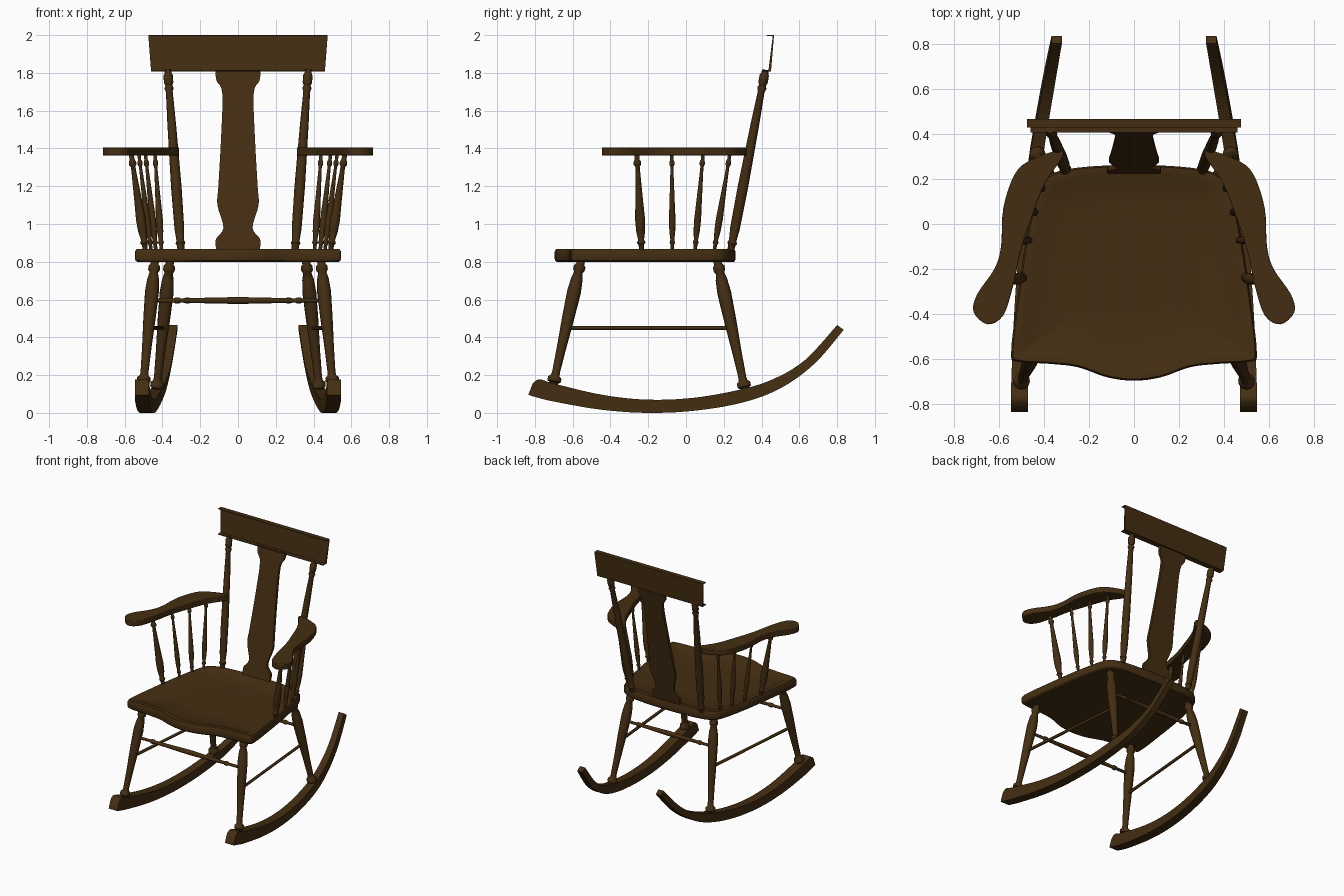
import bpy, bmesh, math
from mathutils import Vector

if "Cube" in bpy.data.objects:
    bpy.data.objects.remove(bpy.data.objects["Cube"], do_unlink=True)

wood = bpy.data.materials.new("dark_brown_wood")
wood.use_nodes = True
COLOR = (0.058, 0.027, 0.006, 1)
wood.diffuse_color = COLOR
wood.node_tree.nodes["Principled BSDF"].inputs["Base Color"].default_value = COLOR


def spline(points, steps=4, closed=False):
    """Smooth path through points of any dimension."""
    n, out = len(points), []
    for i in range(n if closed else n - 1):
        def pick(k):
            return points[k % n] if closed else points[max(0, min(n - 1, k))]
        a, b, c, d = (pick(i + k) for k in (-1, 0, 1, 2))
        for s in range(steps):
            t = s / steps
            out.append(tuple(q + t * (r - p) / 2
                             + t * t * (2 * p - 5 * q + 4 * r - u) / 2
                             + t ** 3 * (3 * q - p - 3 * r + u) / 2
                             for p, q, r, u in zip(a, b, c, d)))
    if not closed:
        out.append(points[-1])
    return out


def loft(name, rings, angle=35):
    """Skin closed rings of equal length and cap both ends."""
    bm = bmesh.new()
    loops = [[bm.verts.new(p) for p in ring] for ring in rings]
    n = len(loops[0])
    for a, b in zip(loops, loops[1:]):
        for i in range(n):
            j = (i + 1) % n
            bm.faces.new((a[i], a[j], b[j], b[i]))
    bm.faces.new(loops[0][::-1])
    bm.faces.new(loops[-1])
    bmesh.ops.recalc_face_normals(bm, faces=bm.faces)
    mesh = bpy.data.meshes.new(name)
    bm.to_mesh(mesh)
    bm.free()
    mesh.materials.append(wood)
    obj = bpy.data.objects.new(name, mesh)
    bpy.context.collection.objects.link(obj)
    bpy.ops.object.select_all(action="DESELECT")
    obj.select_set(True)
    bpy.context.view_layer.objects.active = obj
    bpy.ops.object.shade_smooth_by_angle(angle=math.radians(angle))
    return obj


def turned(name, start, end, profile, sides=14):
    """Lathe a (fraction, radius) profile along a slanted axis."""
    start, end = Vector(start), Vector(end)
    axis = end - start
    u = axis.orthogonal().normalized()
    v = axis.normalized().cross(u)
    turn = [2 * math.pi * k / sides for k in range(sides)]
    loft(name, [[start + axis * f + (u * math.cos(t) + v * math.sin(t)) * r
                 for t in turn] for f, r in profile], 50)


def mirrored(point, side):
    return (point[0] * side, point[1], point[2])


LEG = [(0, .022), (.03, .024), (.04, .036), (.07, .036), (.085, .024), (.11, .021),
       (.3, .025), (.55, .033), (.75, .037), (.85, .031), (.9, .022),
       (.92, .031), (.95, .031), (.965, .022), (1, .022)]
POST = [(0, .018), (.03, .02), (.04, .026), (.055, .02), (.12, .026), (.35, .028),
        (.7, .023), (.88, .018), (.9, .025), (.915, .018), (.93, .025),
        (.97, .025), (.985, .018), (1, .018)]
SPINDLE = [(0, .5), (.06, .55), (.08, .85), (.11, .6), (.2, .9), (.32, 1), (.5, .8),
           (.8, .5), (.87, .45), (.89, .75), (.92, .75), (.94, .5), (1, .5)]
CROSS = [(0, .011), (.13, .011), (.14, .017), (.16, .017), (.17, .012), (.35, .016),
         (.5, .019), (.65, .016), (.83, .012), (.84, .017), (.86, .017), (.87, .011), (1, .011)]

# Seat: saddle-fronted slab with a shallow dished top
half = [(0, -.695), (.12, -.68), (.25, -.635), (.38, -.62), (.52, -.61), (.545, -.57),
        (.52, -.35), (.48, -.08), (.43, .14), (.38, .215), (.25, .25), (0, .262)]
outline = spline(half + [(-x, y) for x, y in half[-2:0:-1]], 4, True)


def seat_ring(scale, z):
    return [(x * scale, (y + .2) * scale - .2, z) for x, y in outline]


loft("seat", [seat_ring(s, z) for s, z in
              ((.975, .798), (.995, .806), (1, .815), (1, .855), (.985, .868),
               (.91, .868), (.88, .86), (.5, .856))])

# Arm outline and rocker sections: bottom y, z, top y, z, centre x, width
arm_outline = spline([(.315, .30), (.34, .325), (.46, .283), (.53, .22), (.58, .07),
                      (.59, -.1), (.62, -.2), (.695, -.31), (.712, -.39), (.65, -.445),
                      (.58, -.405), (.535, -.27), (.505, -.13), (.46, .01), (.395, .18)],
                     4, True)
rocker_sections = spline([
    (-.835, .095, -.812, .155, .508, .075), (-.79, .082, -.775, .178, .508, .075),
    (-.7, .06, -.7, .155, .507, .075), (-.45, .017, -.44, .095, .497, .074),
    (-.2, 0, -.2, .07, .483, .071), (.05, .012, .04, .08, .463, .066),
    (.3, .055, .28, .122, .436, .06), (.5, .13, .46, .178, .405, .055),
    (.68, .26, .63, .28, .374, .05), (.835, .44, .8, .465, .343, .046)], 5)
spindles = [((.49, -.235, .86), (.565, -.26, 1.37), .027),
            ((.46, -.072, .86), (.525, -.075, 1.37), .018),
            ((.435, .048, .86), (.49, .09, 1.37), .019),
            ((.405, .15, .86), (.44, .232, 1.37), .019)]

front_foot, front_top = Vector((.502, -.705, .14)), Vector((.44, -.555, .81))
rear_foot, rear_top = Vector((.432, .315, .11)), Vector((.36, .165, .81))


def on_leg(foot, top, z):
    return foot.lerp(top, (z - foot.z) / (top.z - foot.z))


for side, label in ((1, "left"), (-1, "right")):
    # Rocker
    loft("rocker_" + label,
         [[(side * (x - w / 2), yb, zb), (side * (x + w / 2), yb, zb),
           (side * (x + w / 2), yt, zt), (side * (x - w / 2), yt, zt)]
          for yb, zb, yt, zt, x, w in rocker_sections])
    # Legs and side stretcher
    for name, foot, top in (("front_leg_", front_foot, front_top),
                            ("rear_leg_", rear_foot, rear_top)):
        turned(name + label, mirrored(foot, side), mirrored(top, side), LEG)
    turned("side_stretcher_" + label,
           mirrored(on_leg(front_foot, front_top, .45), side),
           mirrored(on_leg(rear_foot, rear_top, .45), side), [(0, .011), (1, .011)], 10)
    # Back post
    turned("back_post_" + label, (side * .302, .237, .86), (side * .372, .42, 1.815), POST)
    # Armrest with softened edges
    arm = loft("armrest_" + label, [[(side * x, y, z) for x, y in arm_outline]
                                    for z in (1.362, 1.406)])
    bevel = arm.modifiers.new("soft_edge", "BEVEL")
    bevel.width, bevel.segments = .006, 2
    # Arm spindles
    for i, (low, high, radius) in enumerate(spindles):
        turned(f"arm_spindle_{label}_{i + 1}", mirrored(low, side), mirrored(high, side),
               [(f, r * radius) for f, r in SPINDLE], 12)

# Cross stretchers between the legs
for name, foot, top in (("front_stretcher", front_foot, front_top),
                        ("rear_stretcher", rear_foot, rear_top)):
    p = on_leg(foot, top, .595)
    turned(name, mirrored(p, -1), p, CROSS, 12)

# Back splat: shaped board leaning back
splat = spline([(.86, .115), (.92, .117), (.98, .077), (1.1, .109), (1.2, .104),
                (1.45, .09), (1.69, .083), (1.76, .114), (1.815, .12)], 4)
rings = []
for z, w in splat:
    y = .235 + (z - .87) * .205
    rings.append([(-w, y - .011, z), (w, y - .011, z), (w, y + .011, z), (-w, y + .011, z)])
loft("back_splat", rings)


# Crest rail: thin leaning board with narrow lips along top and bottom
def bar(w, y0, y1, z):
    return [(-w, y0, z), (w, y0, z), (w, y1, z), (-w, y1, z)]


loft("crest_board", [bar(.46, .436, .45, 1.808), bar(.475, .46, .466, 2)])
loft("crest_top_lip", [bar(.475, .428, .466, 1.996), bar(.475, .428, .466, 2)])
loft("crest_bottom_lip", [bar(.46, .405, .45, 1.808), bar(.46, .405, .45, 1.813)])
